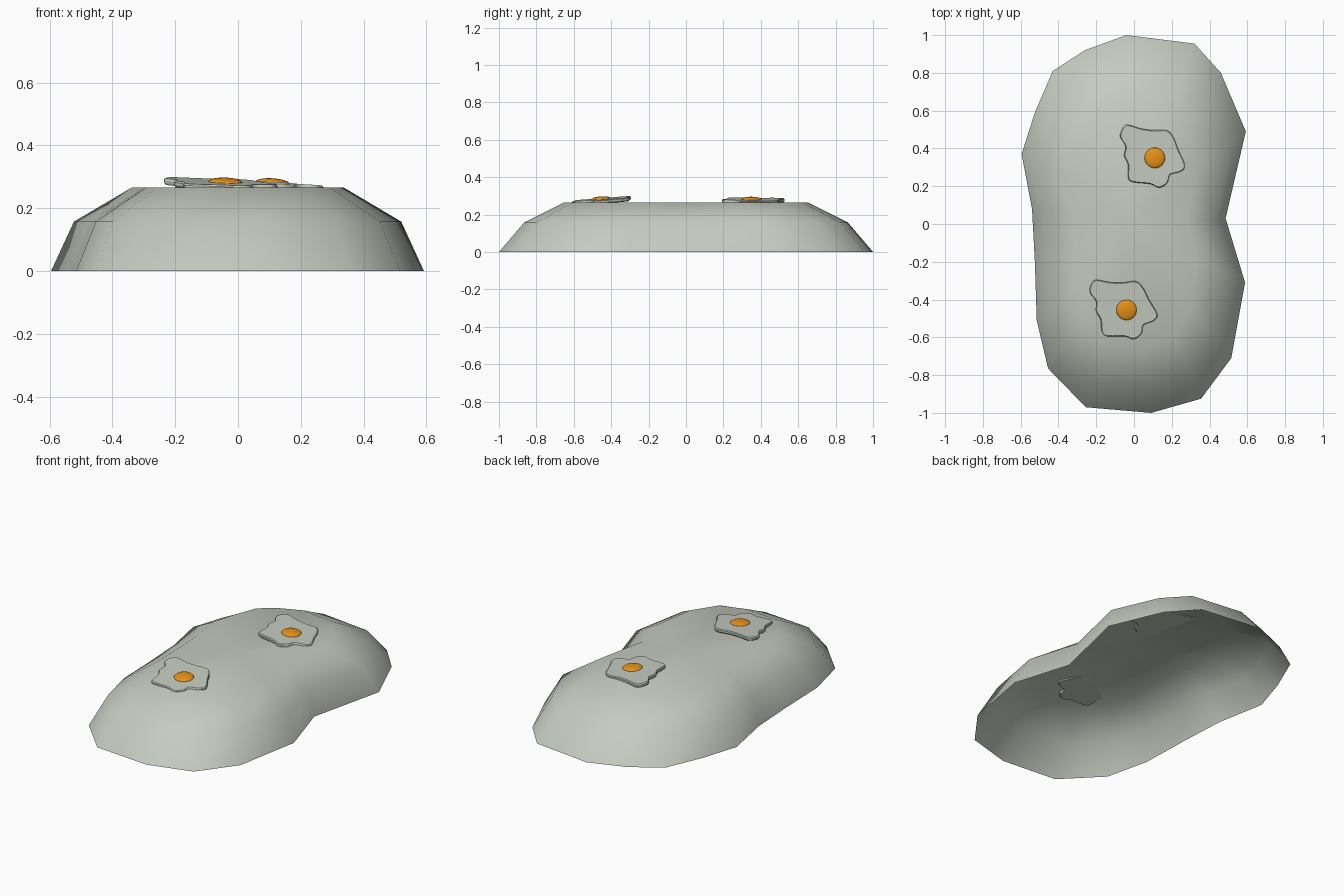
import bpy, bmesh, math
from mathutils import Matrix, Vector

if "Cube" in bpy.data.objects:
    bpy.data.objects.remove(bpy.data.objects["Cube"])


def material(name, rgb):
    m = bpy.data.materials.new(name)
    m.diffuse_color = (*rgb, 1)
    m.use_nodes = True
    m.node_tree.nodes["Principled BSDF"].inputs["Base Color"].default_value = m.diffuse_color
    return m


GREY = material("pale_grey", (0.56, 0.60, 0.53))
YOLK = material("yolk_orange", (0.80, 0.29, 0.008))


def finish(bm, name, mat, angle):
    me = bpy.data.meshes.new(name)
    bm.to_mesh(me)
    bm.free()
    me.materials.append(mat)
    ob = bpy.data.objects.new(name, me)
    bpy.context.collection.objects.link(ob)
    bpy.ops.object.select_all(action='DESELECT')
    ob.select_set(True)
    bpy.context.view_layer.objects.active = ob
    if angle is None:
        bpy.ops.object.shade_smooth()
    else:
        bpy.ops.object.shade_smooth_by_angle(angle=math.radians(angle))
    return ob


# Rock: stacked scaled outlines, closed on top, open underneath
rock_outline = [(-.04, 1), (-.26, .92), (-.43, .81), (-.525, .59), (-.595, .37),
                (-.54, .08), (-.525, -.2), (-.515, -.51), (-.455, -.765),
                (-.255, -.97), (.09, -1), (.355, -.925), (.515, -.71),
                (.588, -.31), (.485, .03), (.592, .49), (.46, .80), (.32, .955)]
bm = bmesh.new()
rings = [[bm.verts.new((x * sx, y * sy, z)) for x, y in rock_outline]
         for sx, sy, z in [(1, 1, 0), (.878, .866, .157), (.57, .65, .265)]]
n = len(rock_outline)
for lo, hi in zip(rings, rings[1:]):
    for i in range(n):
        j = (i + 1) % n
        bm.faces.new((lo[i], lo[j], hi[j], hi[i]))
centre = bm.verts.new((0, 0, .265))
for i in range(n):
    bm.faces.new((rings[-1][i], rings[-1][(i + 1) % n], centre))
finish(bm, "rock", GREY, None)

# Egg white outline, measured from the yolk centre
egg_outline = [(-.16, .16), (-.185, .145), (-.195, .095), (-.16, .045),
               (-.163, -.005), (-.137, -.05), (-.13, -.12), (-.10, -.14),
               (-.01, -.14), (.04, -.155), (.08, -.125), (.09, -.08),
               (.14, -.06), (.165, -.025), (.12, .055), (.09, .115),
               (.05, .152), (-.02, .145), (-.09, .147)]


def rounded(points, steps=3):
    """Closed Catmull-Rom curve through the points."""
    p = [Vector(q) for q in points]
    out = []
    for i in range(len(p)):
        a, b, c, d = (p[(i + k) % len(p)] for k in (-1, 0, 1, 2))
        for s in range(steps):
            t = s / steps
            out.append(.5 * (2 * b + (c - a) * t + (2 * a - 5 * b + 4 * c - d) * t * t
                             + (3 * b - a - 3 * c + d) * t ** 3))
    return out


def fried_egg(label, pos, turn, slope_x, slope_y):
    # Turned about z, then sheared so the egg leans on the rock
    lean = Matrix(((1, 0, 0, 0), (0, 1, 0, 0), (slope_x, slope_y, 1, 0), (0, 0, 0, 1)))
    place = Matrix.Translation(pos) @ lean @ Matrix.Rotation(math.radians(turn), 4, 'Z')

    # White: thin slab with a softened rim
    bm = bmesh.new()
    pts = rounded(egg_outline)
    levels = [[bm.verts.new((p.x * s, p.y * s, z)) for p in pts]
              for s, z in [(.97, -.021), (1, -.016), (1, -.005), (.97, 0)]]
    for lo, hi in zip(levels, levels[1:]):
        for i in range(len(pts)):
            j = (i + 1) % len(pts)
            bm.faces.new((lo[i], hi[i], hi[j], lo[j]))
    bm.faces.new(levels[0])
    bm.faces.new(levels[-1])
    bmesh.ops.recalc_face_normals(bm, faces=bm.faces)
    bm.transform(place)
    finish(bm, label + "_egg_white", GREY, 35)

    # Yolk: flattened ball half sunk in the white
    bm = bmesh.new()
    bmesh.ops.create_uvsphere(bm, u_segments=32, v_segments=16, radius=1)
    bm.transform(place @ Matrix.Diagonal((.054, .054, .014, 1)))
    finish(bm, label + "_egg_yolk", YOLK, None)


fried_egg("front", (-.04, -.455, .283), 0, -.03, .07)
fried_egg("back", (.11, .35, .281), -6, -.06, -.015)
